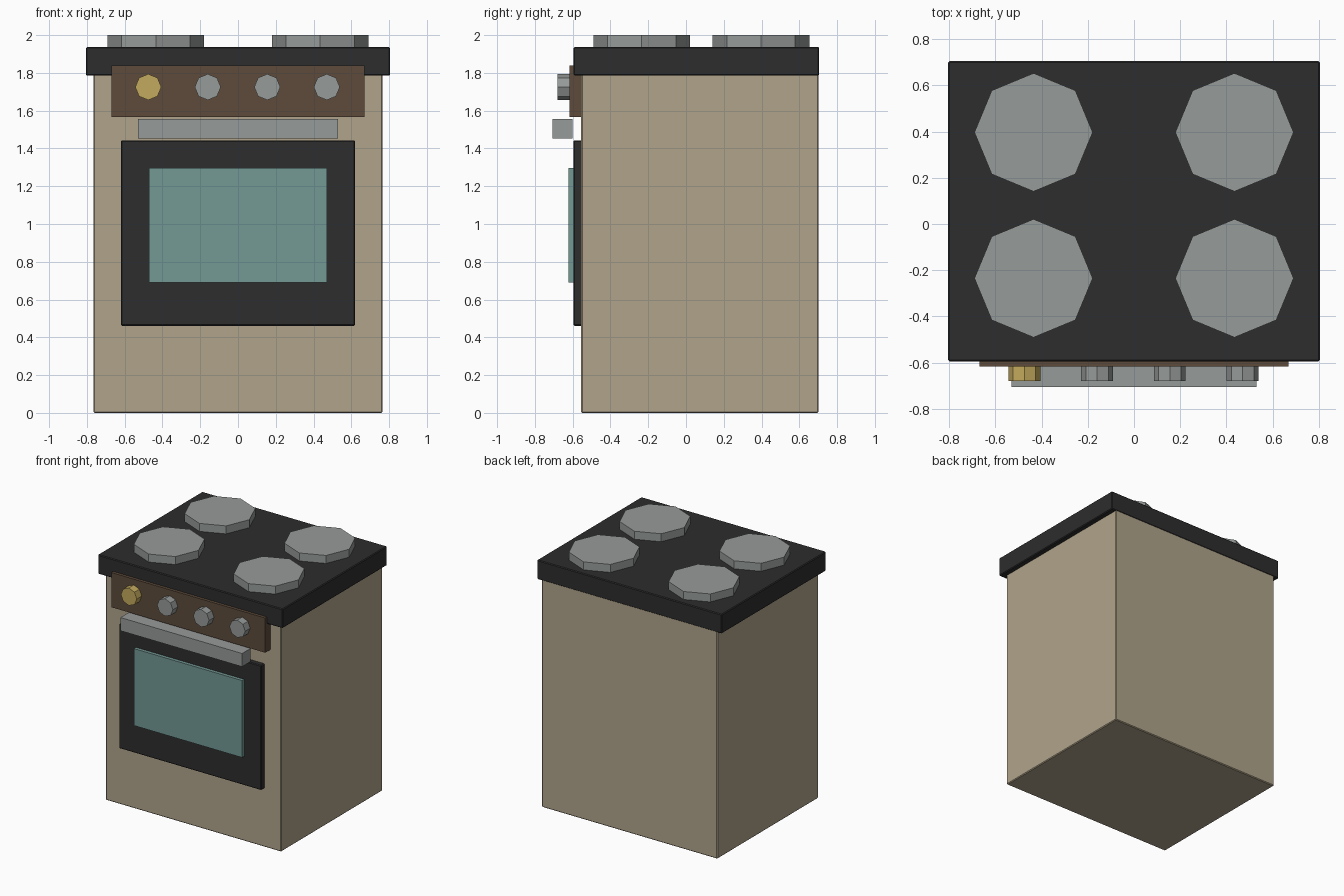
import bpy, math

if "Cube" in bpy.data.objects:
    bpy.data.objects.remove(bpy.data.objects["Cube"])


def material(name, rgb):
    """Flat colour given as sRGB 0-255, stored as linear."""
    lin = [((c / 255 + 0.055) / 1.055) ** 2.4 if c > 10 else c / 255 / 12.92 for c in rgb]
    m = bpy.data.materials.new(name)
    m.diffuse_color = (*lin, 1)
    m.use_nodes = True
    m.node_tree.nodes["Principled BSDF"].inputs["Base Color"].default_value = m.diffuse_color
    return m


BEIGE = material("beige enamel", (176, 164, 139))
BLACK = material("black enamel", (45, 45, 45))
BROWN = material("brown panel", (93, 75, 59))
STEEL = material("steel", (150, 155, 153))
GLASS = material("teal glass", (115, 152, 148))
BRASS = material("brass", (196, 170, 94))


def box(name, x, y, z, mat, bevel=0.0):
    """Box from (min, max) ranges, with an optional small chamfer."""
    centre = [(r[0] + r[1]) / 2 for r in (x, y, z)]
    bpy.ops.mesh.primitive_cube_add(size=1, location=centre)
    o = bpy.context.object
    o.name = name
    o.scale = [r[1] - r[0] for r in (x, y, z)]
    bpy.ops.object.transform_apply(location=False, rotation=False, scale=True)
    o.data.materials.append(mat)
    if bevel:
        b = o.modifiers.new("edge", 'BEVEL')
        b.width = bevel
        b.segments = 1
    return o


def octagon(name, centre, radius, depth, mat, rot=(0, 0, 0)):
    bpy.ops.mesh.primitive_cylinder_add(vertices=8, radius=radius, depth=depth,
                                        location=centre, rotation=rot)
    o = bpy.context.object
    o.name = name
    o.data.materials.append(mat)


# Cabinet and cooktop
box("oven_body", (-0.765, 0.765), (-0.555, 0.702), (0, 1.80), BEIGE, 0.006)
box("cooktop", (-0.805, 0.805), (-0.595, 0.705), (1.785, 1.937), BLACK, 0.006)

# Door, window and handle
box("oven_door", (-0.62, 0.62), (-0.596, -0.545), (0.461, 1.443), BLACK, 0.006)
box("door_window", (-0.472, 0.472), (-0.622, -0.585), (0.69, 1.296), GLASS)
box("door_handle", (-0.53, 0.53), (-0.706, -0.60), (1.453, 1.557), STEEL)

# Control panel and knobs, the first one brass
box("control_panel", (-0.67, 0.67), (-0.618, -0.545), (1.567, 1.84), BROWN)
for i in range(4):
    octagon(f"knob_{i + 1}", (-0.475 + i * 0.315, -0.643, 1.725), 0.069, 0.074,
            STEEL if i else BRASS, (math.radians(90), 0, 0))

# Four burners
for side, x in (("left", -0.435), ("right", 0.435)):
    for row, y in (("front", -0.235), ("back", 0.397)):
        octagon(f"burner_{row}_{side}", (x, y, 1.96), 0.256, 0.08, STEEL)
